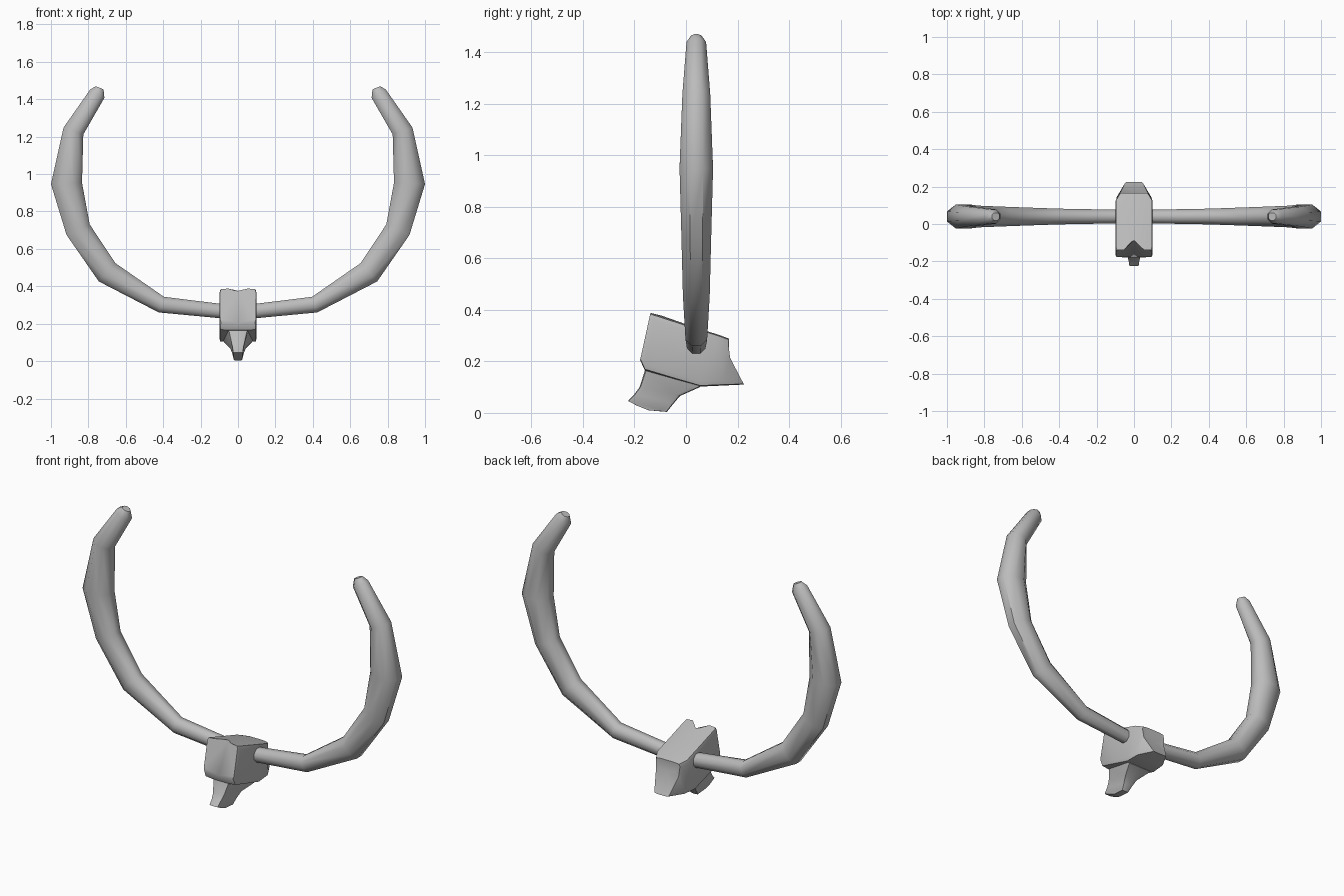
import bpy, math
from mathutils import Vector

cube = bpy.data.objects.get("Cube")
if cube:
    bpy.data.objects.remove(cube)

grey = bpy.data.materials.new("bone_grey")
grey.use_nodes = True
colour = (0.5, 0.5, 0.5, 1)
grey.diffuse_color = colour
grey.node_tree.nodes["Principled BSDF"].inputs["Base Color"].default_value = colour


def loft(name, rings, angle):
    """Skin a list of equal-sized rings and cap both ends."""
    n = len(rings[0])
    verts = [p for ring in rings for p in ring]
    faces = [(i * n + j, i * n + (j + 1) % n, (i + 1) * n + (j + 1) % n, (i + 1) * n + j)
             for i in range(len(rings) - 1) for j in range(n)]
    faces += [tuple(reversed(range(n))), tuple(range(len(verts) - n, len(verts)))]
    mesh = bpy.data.meshes.new(name)
    mesh.from_pydata(verts, [], faces)
    mesh.materials.append(grey)
    obj = bpy.data.objects.new(name, mesh)
    bpy.context.collection.objects.link(obj)
    bpy.ops.object.select_all(action="DESELECT")
    obj.select_set(True)
    bpy.context.view_layer.objects.active = obj
    bpy.ops.object.mode_set(mode="EDIT")
    bpy.ops.mesh.select_all(action="SELECT")
    bpy.ops.mesh.normals_make_consistent(inside=False)
    bpy.ops.object.mode_set(mode="OBJECT")
    bpy.ops.object.shade_smooth_by_angle(angle=math.radians(angle))
    return obj


# Horns: x, z, in-plane radius, depth radius along the curve
HORN = [(0.07, 0.265, 0.038, 0.036), (0.41, 0.302, 0.044, 0.042),
        (0.70, 0.475, 0.066, 0.052), (0.855, 0.703, 0.068, 0.058),
        (0.917, 0.95, 0.083, 0.065), (0.88, 1.23, 0.056, 0.054),
        (0.752, 1.43, 0.044, 0.038), (0.739, 1.461, 0.022, 0.02)]


def horn(name, side, sides=8):
    pts = [Vector((x, z)) for x, z, *_ in HORN]
    rings = []
    for i, (x, z, r, d) in enumerate(HORN):
        t = (pts[min(i + 1, len(pts) - 1)] - pts[max(i - 1, 0)]).normalized()
        ring = []
        for k in range(sides):
            a = math.tau * (k + 0.5) / sides
            c, s = (f(a) / math.cos(math.pi / sides) for f in (math.cos, math.sin))
            ring.append((side * (x + t.y * r * c), 0.04 + d * s, z - t.x * r * c))
        rings.append(ring)
    return loft(name, rings, 50)


horn("left_horn", 1)
horn("right_horn", -1)


def section(top, bottom, w_top, w_bottom, notch=0.0):
    """Rounded-corner section between two side-profile points."""
    a, b = Vector((0, *top)), Vector((0, *bottom))
    half = [(0.55, 1.0), (0.95, 0.98), (1.0, 0.9), (1.0, 0.1), (0.95, 0.02), (0.55, 0.0)]

    def at(u, v):
        p = b.lerp(a, v)
        p.x = u * (w_bottom + (w_top - w_bottom) * v)
        return p
    crown = at(0, 1) + Vector((0, notch, -0.25 * notch))
    return ([crown] + [at(u, v) for u, v in half] + [at(0, 0)]
            + [at(-u, v) for u, v in reversed(half)])


# Skull block, front to back
loft("skull_block", [
    section((-0.138, 0.388), (-0.178, 0.205), 0.096, 0.096, 0.05),
    section((-0.125, 0.384), (-0.16, 0.165), 0.1, 0.1, 0.04),
    section((0.02, 0.337), (-0.05, 0.132), 0.1, 0.1),
    section((0.13, 0.302), (0.054, 0.102), 0.1, 0.1),
    section((0.167, 0.288), (0.14, 0.106), 0.075, 0.095),
    section((0.165, 0.225), (0.225, 0.11), 0.075, 0.045),
], 45)

# Snout, running down from under the block (front point, back point)
loft("snout", [
    section((-0.14, 0.22), (0.06, 0.15), 0.07, 0.08),
    section((-0.16, 0.163), (0.054, 0.10), 0.05, 0.08),
    section((-0.18, 0.10), (-0.023, 0.066), 0.036, 0.042),
    section((-0.2, 0.073), (-0.05, 0.034), 0.03, 0.03),
    section((-0.225, 0.046), (-0.074, 0.004), 0.027, 0.022),
    section((-0.19, 0.028), (-0.145, 0.01), 0.026, 0.022),
], 45)
